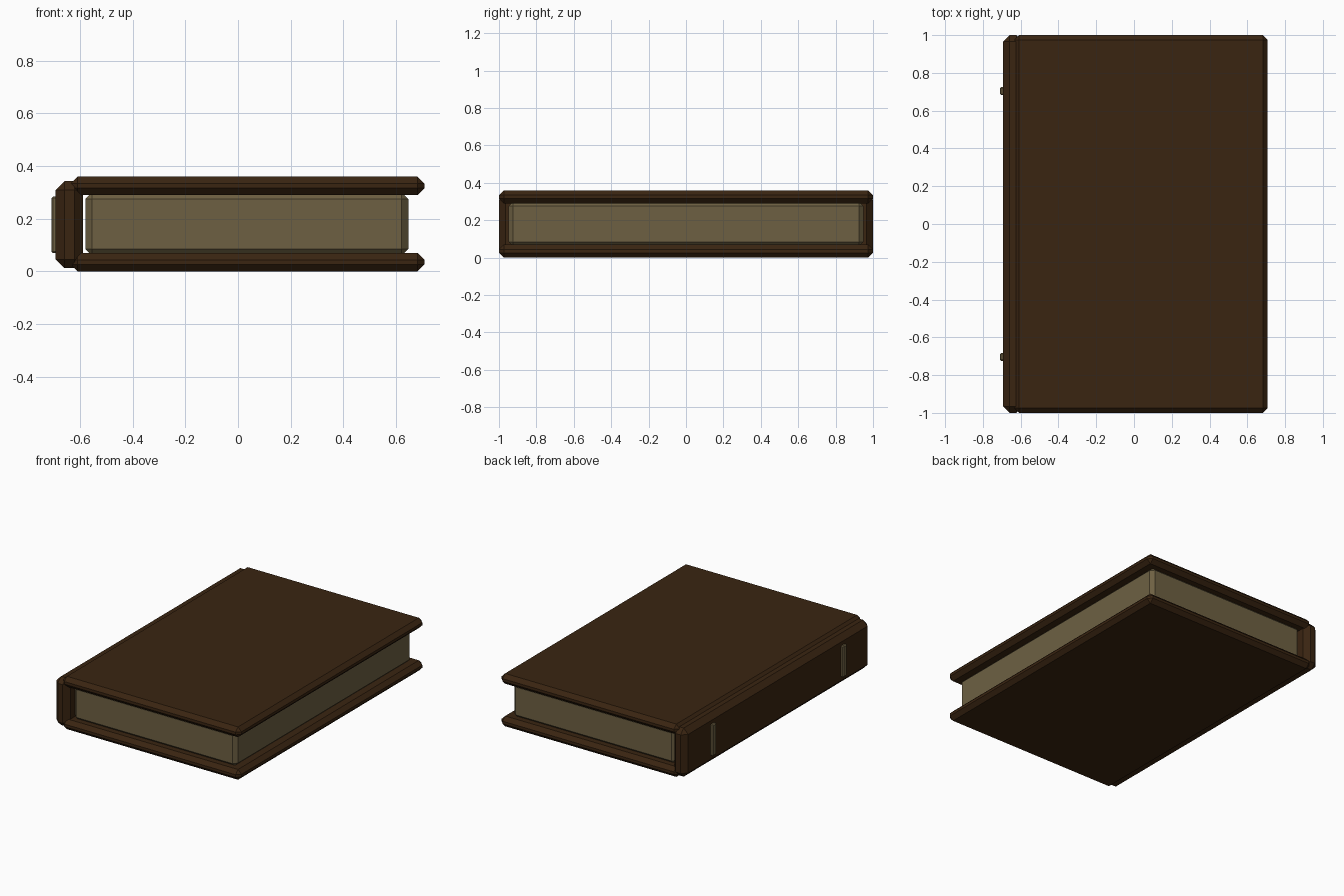
import bpy, bmesh
from mathutils import Vector

if "Cube" in bpy.data.objects:
    bpy.data.objects.remove(bpy.data.objects["Cube"])


def material(name, rgb):
    m = bpy.data.materials.new(name)
    m.diffuse_color = (*rgb, 1.0)
    m.use_nodes = True
    m.node_tree.nodes["Principled BSDF"].inputs["Base Color"].default_value = m.diffuse_color
    return m


leather = material("dark brown leather", (0.042, 0.018, 0.0055))
paper = material("aged paper", (0.155, 0.118, 0.055))


def box(name, lo, hi, bevel, mat):
    """Chamfered box between two corners."""
    lo, hi = Vector(lo), Vector(hi)
    bm = bmesh.new()
    bmesh.ops.create_cube(bm, size=1.0)
    bmesh.ops.scale(bm, vec=hi - lo, verts=bm.verts)
    bmesh.ops.translate(bm, vec=(lo + hi) / 2, verts=bm.verts)
    bmesh.ops.bevel(bm, geom=bm.edges[:], offset=bevel, offset_type='OFFSET',
                    segments=1, profile=0.5, affect='EDGES')
    mesh = bpy.data.meshes.new(name)
    bm.to_mesh(mesh)
    bm.free()
    mesh.materials.append(mat)
    ob = bpy.data.objects.new(name, mesh)
    bpy.context.collection.objects.link(ob)
    return ob


# Covers
box("bottom_cover", (-0.635, -1.0, 0.0), (0.708, 1.0, 0.07), 0.026, leather)
box("top_cover", (-0.635, -1.0, 0.29), (0.708, 1.0, 0.36), 0.026, leather)

# Spine
box("spine", (-0.693, -1.0, 0.012), (-0.588, 1.0, 0.343), 0.034, leather)

# Page block
box("pages", (-0.58, -0.95, 0.06), (0.647, 0.95, 0.3), 0.025, paper)

# Raised bands on the spine
for side, y in (("front", -0.703), ("back", 0.703)):
    box(side + "_spine_band", (-0.709, y - 0.021, 0.07),
        (-0.67, y + 0.021, 0.284), 0.006, paper)
